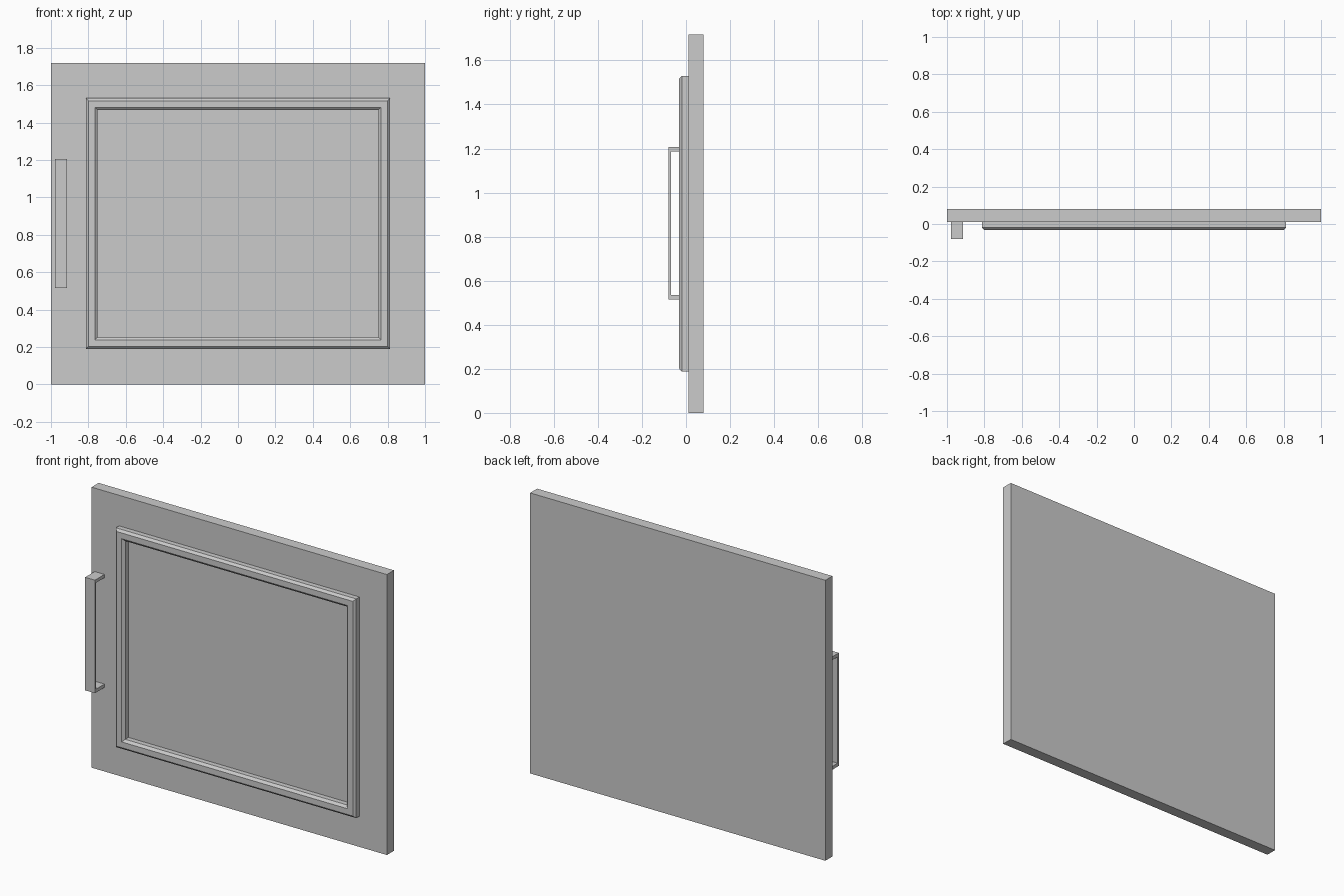
import bpy, bmesh

if "Cube" in bpy.data.objects:
    bpy.data.objects.remove(bpy.data.objects["Cube"])

FACE_Y = 0.012      # front face of the door panel


def make_object(name, bm):
    bmesh.ops.recalc_face_normals(bm, faces=bm.faces)
    mesh = bpy.data.meshes.new(name)
    bm.to_mesh(mesh)
    bm.free()
    obj = bpy.data.objects.new(name, mesh)
    bpy.context.collection.objects.link(obj)
    return obj


def box(name, lo, hi):
    bm = bmesh.new()
    bmesh.ops.create_cube(bm, size=1)
    for v in bm.verts:
        v.co = [l + (c + 0.5) * (h - l) for l, h, c in zip(lo, hi, v.co)]
    return make_object(name, bm)


def mitred_frame(name, half_w, z0, z1, profile):
    """Sweep a closed (inset, y) profile around a rectangle with mitred corners."""
    bm = bmesh.new()
    rings = []
    for inset, y in profile:
        w, a, b = half_w - inset, z0 + inset, z1 - inset
        rings.append([bm.verts.new((x, y, z))
                      for x, z in ((-w, a), (w, a), (w, b), (-w, b))])
    for i, ring in enumerate(rings):
        nxt = rings[(i + 1) % len(rings)]
        for j in range(4):
            k = (j + 1) % 4
            bm.faces.new((ring[j], ring[k], nxt[k], nxt[j]))
    return make_object(name, bm)


def extrude_x(name, outline, x0, x1):
    """Extrude a (y, z) outline along x."""
    bm = bmesh.new()
    face = bm.faces.new([bm.verts.new((x0, y, z)) for y, z in outline])
    out = bmesh.ops.extrude_face_region(bm, geom=[face])
    for v in out["geom"]:
        if isinstance(v, bmesh.types.BMVert):
            v.co.x = x1
    return make_object(name, bm)


# Door slab
box("door_panel", (-1, FACE_Y, 0), (1, 0.08, 1.717))

# Raised moulding with chamfered inner and outer edges
mitred_frame("panel_moulding", 0.814, 0.188, 1.53, [
    (0, FACE_Y), (0, -0.019), (0.014, -0.032),
    (0.049, -0.032), (0.064, -0.019), (0.064, FACE_Y)])

# C-shaped pull handle
extrude_x("pull_handle", [
    (FACE_Y, 0.514), (-0.08, 0.514), (-0.08, 1.206), (FACE_Y, 1.206),
    (FACE_Y, 1.186), (-0.068, 1.186), (-0.068, 0.535), (FACE_Y, 0.535)],
    -0.979, -0.913)
